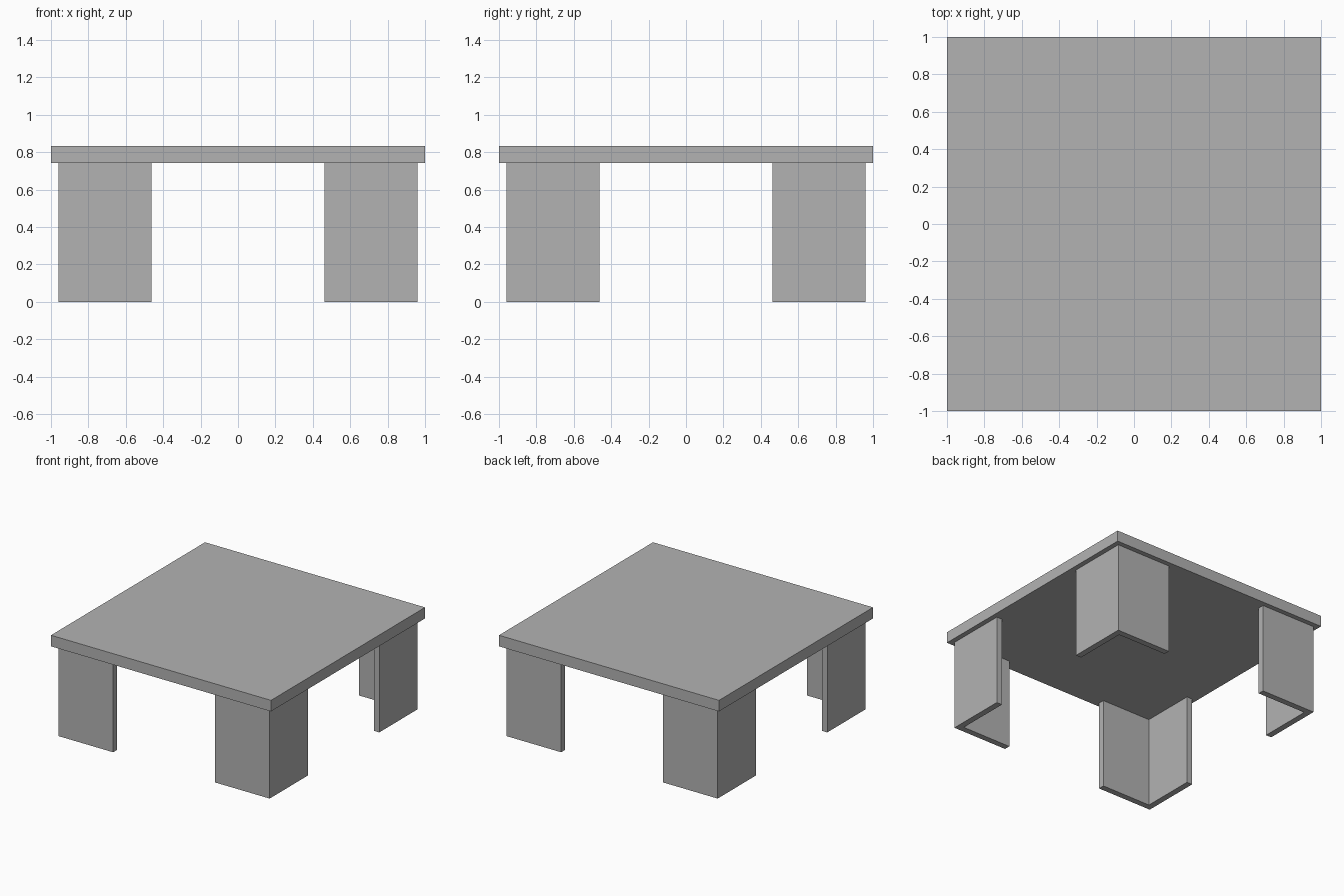
import bpy
import bmesh

if "Cube" in bpy.data.objects:
    bpy.data.objects.remove(bpy.data.objects["Cube"])

TOP_Z, UNDER_Z = 0.833, 0.742   # table top slab
OUT, INN, THICK = 0.96, 0.463, 0.05  # leg outer face, free end, board thickness

grey = bpy.data.materials.new("plain grey")
grey.diffuse_color = (0.45, 0.45, 0.45, 1.0)
grey.use_nodes = True
grey.node_tree.nodes["Principled BSDF"].inputs["Base Color"].default_value = grey.diffuse_color


def prism(name, outline, z0, z1):
    """Extrude a flat outline from z0 up to z1."""
    bm = bmesh.new()
    face = bm.faces.new([bm.verts.new((x, y, z0)) for x, y in outline])
    ext = bmesh.ops.extrude_face_region(bm, geom=[face])
    verts = [v for v in ext["geom"] if isinstance(v, bmesh.types.BMVert)]
    bmesh.ops.translate(bm, verts=verts, vec=(0, 0, z1 - z0))
    bmesh.ops.recalc_face_normals(bm, faces=bm.faces)
    mesh = bpy.data.meshes.new(name)
    bm.to_mesh(mesh)
    bm.free()
    mesh.materials.append(grey)
    obj = bpy.data.objects.new(name, mesh)
    bpy.context.collection.objects.link(obj)
    return obj


# Square table top
prism("table_top", [(-1, -1), (1, -1), (1, 1), (-1, 1)], UNDER_Z, TOP_Z)

# L-shaped corner legs, open towards the centre
inside = OUT - THICK
corner = [(OUT, OUT), (INN, OUT), (INN, inside),
          (inside, inside), (inside, INN), (OUT, INN)]
for side, sx in (("left", -1), ("right", 1)):
    for end, sy in (("front", -1), ("back", 1)):
        prism(f"{end}_{side}_leg", [(x * sx, y * sy) for x, y in corner],
              0, UNDER_Z)
